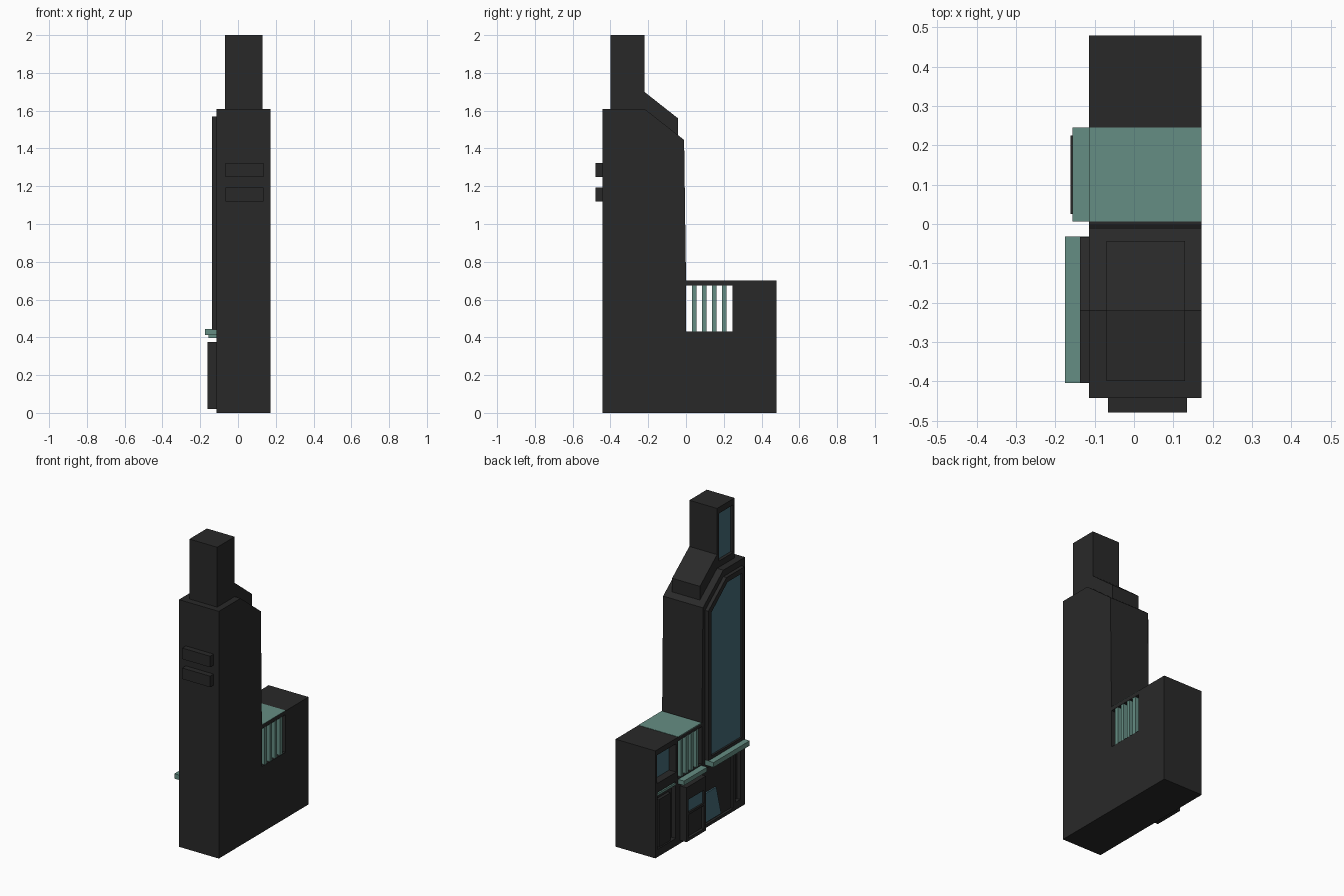
import bpy, bmesh

def mat(name, c):
    m = bpy.data.materials.new(name)
    m.diffuse_color = (*c, 1)
    return m

DARK = mat("dark_wall", (0.022, 0.022, 0.022))
TEAL = mat("teal_trim", (0.13, 0.27, 0.23))
BLUE = mat("blue_glass", (0.06, 0.15, 0.19))

def prism(name, pts, x0, x1, m):
    """Extrude a (y, z) outline along x."""
    bm = bmesh.new()
    f = bm.faces.new([bm.verts.new((x0, y, z)) for y, z in pts])
    r = bmesh.ops.extrude_face_region(bm, geom=[f])
    for v in r["geom"]:
        if isinstance(v, bmesh.types.BMVert):
            v.co.x = x1
    bmesh.ops.recalc_face_normals(bm, faces=bm.faces)
    me = bpy.data.meshes.new(name)
    bm.to_mesh(me)
    bm.free()
    me.materials.append(m)
    ob = bpy.data.objects.new(name, me)
    bpy.context.collection.objects.link(ob)
    return ob

def rect(y0, y1, z0, z1):
    return [(y0, z0), (y1, z0), (y1, z1), (y0, z1)]

def box(name, x0, x1, y0, y1, z0, z1, m=DARK):
    return prism(name, rect(y0, y1, z0, z1), x0, x1, m)

def cut(ob, pts, x0, x1):
    c = prism(ob.name + "_cutter", pts, x0, x1, DARK)
    c.hide_render = True
    c.hide_set(True)
    b = ob.modifiers.new("cut", "BOOLEAN")
    b.object = c
    b.solver = "EXACT"

L, R = -0.115, 0.172   # left and right wall planes

# Main body: tall tower with chamfered rear shoulder and low rear block
body = prism("building_body", [(-0.443, 0), (0.48, 0), (0.48, 0.7), (0, 0.7), (-0.01, 1.445),
                               (-0.22, 1.61), (-0.443, 1.61)], L, R, DARK)
cut(body, rect(0.0, 0.245, 0.43, 0.675), -0.3, 0.3)      # passage with fins
cut(body, rect(0.265, 0.462, 0.48, 0.665), -0.3, -0.06)  # rear upper window
cut(body, rect(0.27, 0.46, 0.05, 0.42), -0.3, -0.085)    # rear doorway
cut(body, rect(-0.32, 0.0, 0.02, 0.385), -0.3, -0.1)     # shop front recess
cut(body, rect(-0.395, -0.345, 0.05, 0.385), -0.3, -0.09)

# Passage roof pane and fins
box("passage_roof_pane", L, R, 0.006, 0.245, 0.697, 0.702, TEAL)
for i in range(4):
    y = 0.031 + i * 0.053
    box(f"passage_fin_{i}", L + 0.002, R - 0.002, y, y + 0.024, 0.43, 0.677, TEAL)

# Rear block glazing and door
box("rear_window_glass", -0.064, -0.058, 0.265, 0.462, 0.48, 0.665, BLUE)
box("rear_door_panel", -0.105, -0.08, 0.31, 0.43, 0.05, 0.36)
box("rear_door_lintel", -0.112, -0.08, 0.27, 0.46, 0.395, 0.41, TEAL)

# Upper tower with recessed side window, and sloped dormer behind it
top = box("upper_tower", -0.07, 0.13, -0.40, -0.22, 1.6, 2.0)
cut(top, rect(-0.385, -0.238, 1.65, 1.96), -0.3, -0.045)
box("upper_tower_glass", -0.05, -0.044, -0.386, -0.236, 1.649, 1.961, BLUE)
prism("sloped_dormer", [(-0.221, 1.6), (-0.221, 1.70), (-0.043, 1.56), (-0.043, 1.46)], -0.07, 0.13, DARK)

# Tall side window frame and glass
frame = prism("tall_window_frame", [(-0.405, 0.44), (-0.033, 0.44), (-0.033, 1.42),
                                    (-0.22, 1.568), (-0.405, 1.568)], -0.138, L + 0.003, DARK)
glass = [(-0.38, 0.465), (-0.065, 0.465), (-0.065, 1.40), (-0.23, 1.535), (-0.38, 1.535)]
cut(frame, glass, -0.3, -0.122)
prism("tall_window_glass", glass, -0.126, -0.12, BLUE)

# Ledges over the shop front and bay
box("main_ledge", -0.176, L + 0.003, -0.404, -0.032, 0.413, 0.445, TEAL)
box("bay_ledge", -0.157, L + 0.003, 0.006, 0.245, 0.396, 0.425, TEAL)

# Projecting entrance bay with transom and door recess
bay = box("entrance_bay", -0.161, L + 0.003, 0.025, 0.225, 0.02, 0.375)
cut(bay, rect(0.045, 0.205, 0.205, 0.29), -0.3, -0.145)
cut(bay, rect(0.045, 0.205, 0.04, 0.19), -0.3, -0.145)
box("bay_transom_glass", -0.15, -0.143, 0.045, 0.205, 0.205, 0.29, BLUE)

# Slanted shop window
prism("shop_window_glass", [(-0.205, 0.03), (-0.002, 0.03), (-0.002, 0.22), (-0.155, 0.22)], -0.11, -0.098, BLUE)

# Two raised slabs on the front wall
for i, z in enumerate((1.12, 1.25)):
    box(f"front_slab_{i}", -0.066, 0.135, -0.48, -0.44, z, z + 0.072)
